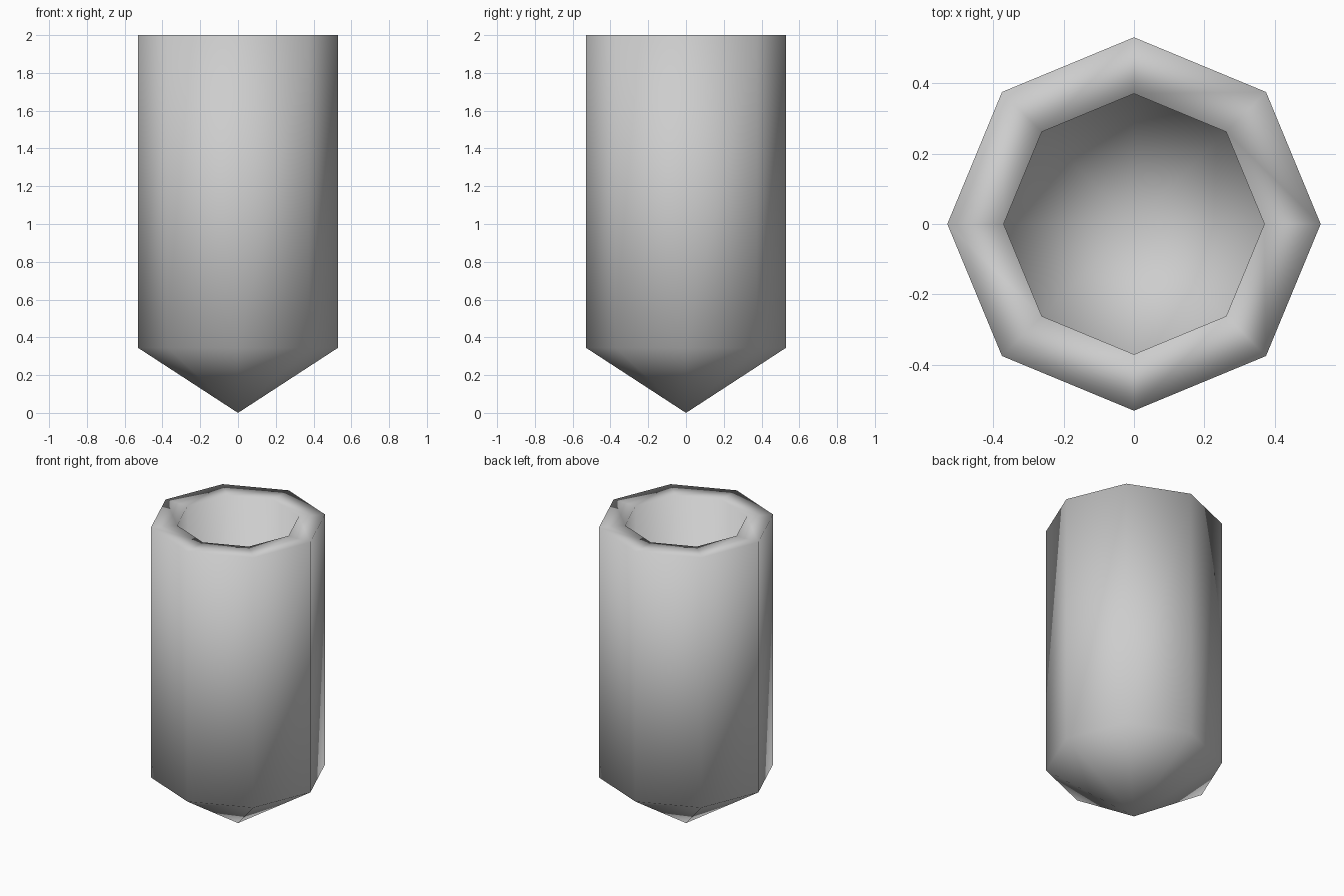
import bpy, bmesh, math

if "Cube" in bpy.data.objects:
    bpy.data.objects.remove(bpy.data.objects["Cube"])

SIDES = 8


def ring(bm, radius, z):
    return [bm.verts.new((radius * math.cos(2 * math.pi * i / SIDES),
                          radius * math.sin(2 * math.pi * i / SIDES), z))
            for i in range(SIDES)]


grey = bpy.data.materials.new("light grey")
grey.diffuse_color = (0.61, 0.61, 0.61, 1)
grey.use_nodes = True
grey.node_tree.nodes["Principled BSDF"].inputs["Base Color"].default_value = grey.diffuse_color

bm = bmesh.new()

# Profile from the outer tip, up the wall, over the rim and down the hollow
outer_tip = bm.verts.new((0, 0, 0))
rings = [ring(bm, r, z) for r, z in
         ((0.53, 0.345), (0.53, 2.0), (0.37, 2.0), (0.37, 0.41))]
inner_tip = bm.verts.new((0, 0, 0.17))

for i in range(SIDES):
    j = (i + 1) % SIDES
    # Pointed underside
    bm.faces.new((outer_tip, rings[0][j], rings[0][i]))
    # Outer wall, rim and inner wall
    for low, high in zip(rings, rings[1:]):
        bm.faces.new((low[i], low[j], high[j], high[i]))
    # Pointed floor of the hollow
    bm.faces.new((rings[-1][i], rings[-1][j], inner_tip))

bmesh.ops.recalc_face_normals(bm, faces=bm.faces[:])

# Softly shaded all over
for face in bm.faces:
    face.smooth = True

mesh = bpy.data.meshes.new("hollow_pointed_tube")
bm.to_mesh(mesh)
bm.free()
mesh.materials.append(grey)
tube = bpy.data.objects.new("hollow_pointed_tube", mesh)
bpy.context.collection.objects.link(tube)
